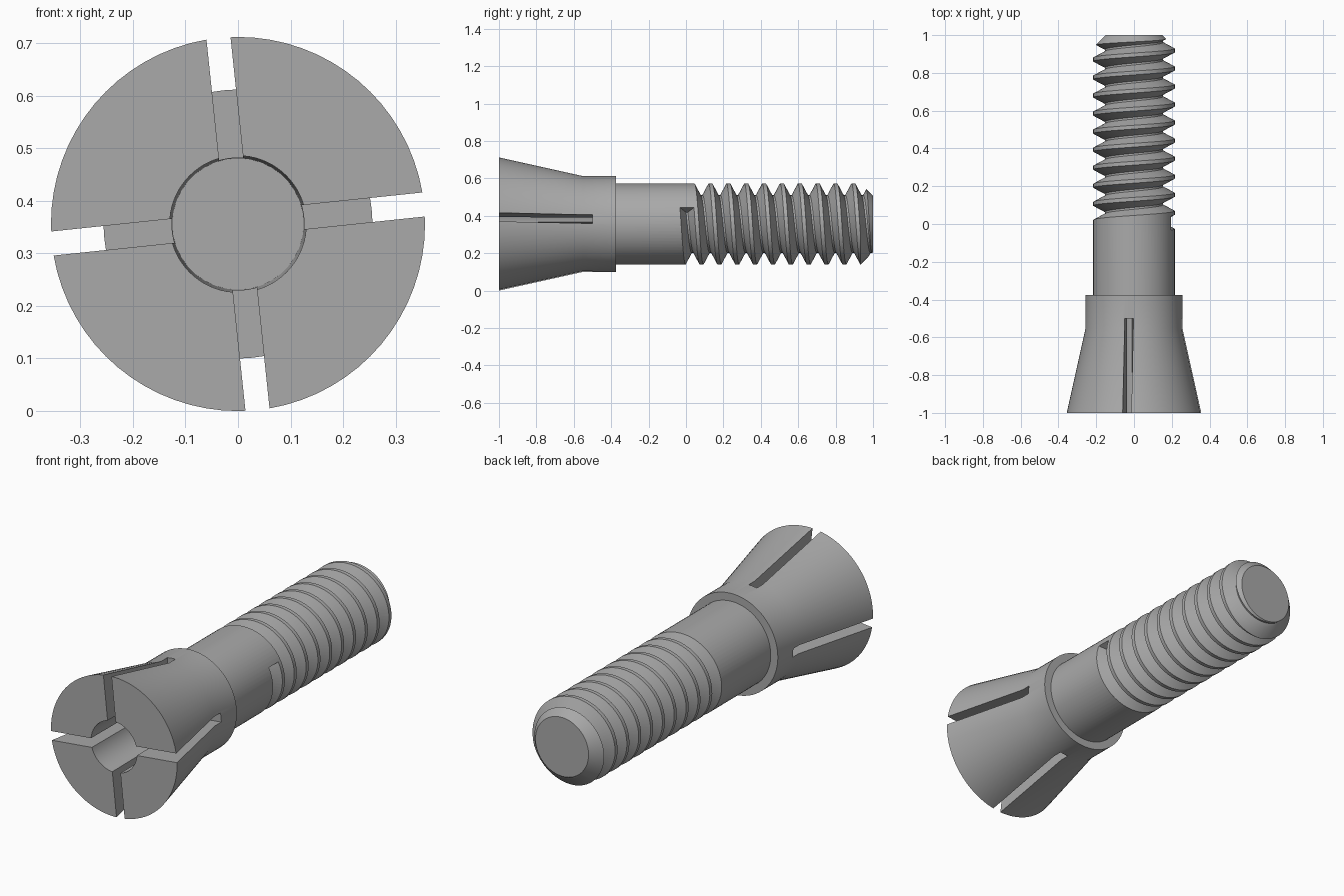
import bpy, bmesh, math
from mathutils import Matrix, Vector

if "Cube" in bpy.data.objects:
    bpy.data.objects.remove(bpy.data.objects["Cube"])

AXIS_Z = 0.356
SEGS = 72
PITCH = 0.0955

steel = bpy.data.materials.new("grey steel")
steel.diffuse_color = (0.4, 0.4, 0.4, 1)
steel.use_nodes = True
steel.node_tree.nodes["Principled BSDF"].inputs["Base Color"].default_value = steel.diffuse_color


def ring_point(r, y, a):
    return (r * math.sin(a), y, AXIS_Z + r * math.cos(a))


def finish(bm, name):
    bmesh.ops.recalc_face_normals(bm, faces=bm.faces)
    mesh = bpy.data.meshes.new(name)
    bm.to_mesh(mesh)
    bm.free()
    ob = bpy.data.objects.new(name, mesh)
    bpy.context.collection.objects.link(ob)
    mesh.materials.append(steel)
    return ob


def lathe(name, profile):
    """Closed solid turned about the y axis; profile starts and ends on it."""
    bm = bmesh.new()
    rings = []
    for r, y in profile:
        n = SEGS if r > 0 else 1
        rings.append([bm.verts.new(ring_point(r, y, 2 * math.pi * i / SEGS)) for i in range(n)])
    for p, q in zip(rings, rings[1:]):
        if len(p) == 1 or len(q) == 1:
            bm.faces.new(p if len(q) == 1 else q)
            continue
        for i in range(SEGS):
            j = (i + 1) % SEGS
            bm.faces.new((p[i], p[j], q[j], q[i]))
    # the flat end discs need no centre vertex
    bmesh.ops.delete(bm, geom=[v for v in bm.verts if not v.link_faces], context='VERTS')
    return finish(bm, name)


def cut(ob, cutter):
    cutter.hide_render = True
    mod = ob.modifiers.new("cut", 'BOOLEAN')
    mod.operation = 'DIFFERENCE'
    mod.solver = 'EXACT'
    mod.object = cutter
    bpy.context.view_layer.objects.active = ob
    bpy.ops.object.modifier_apply(modifier=mod.name)
    bpy.data.objects.remove(cutter)


# Flared head, shank and chamfered end with a blind bore
collet = lathe("collet_body", [
    (0, -0.40), (0.125, -0.40), (0.13, -1), (0.356, -1), (0.256, -0.55),
    (0.256, -0.375), (0.216, -0.375), (0.216, 0.934), (0.15, 1), (0, 1)])

# Helical groove with a square start on the shank
bm = bmesh.new()
section = [(0.154, -0.005), (0.23, -0.045), (0.23, 0.045), (0.154, 0.005)]
start = math.radians(66)
steps = int((1.08 / PITCH) * SEGS)
prev = None
for k in range(steps + 1):
    a = start + 2 * math.pi * k / SEGS
    yc = 0.0115 + PITCH * (a - math.pi / 2) / (2 * math.pi)
    ring = [bm.verts.new(ring_point(r, yc + dy, a)) for r, dy in section]
    if prev:
        for i in range(4):
            j = (i + 1) % 4
            bm.faces.new((prev[i], prev[j], ring[j], ring[i]))
    else:
        bm.faces.new(ring)
    prev = ring
bm.faces.new(prev)
bmesh.ops.triangulate(bm, faces=bm.faces)
cut(collet, finish(bm, "thread_groove_cutter"))

# Two crossing saw slots split the head into four jaws
for angle in (-6, 84):
    bm = bmesh.new()
    bmesh.ops.create_cube(bm, size=1)
    bmesh.ops.transform(bm, verts=bm.verts, matrix=(
        Matrix.Translation(Vector((0, -0.8, AXIS_Z)))
        @ Matrix.Rotation(math.radians(angle), 4, 'Y')
        @ Matrix.Diagonal((0.046, 0.6, 0.9, 1))))
    cut(collet, finish(bm, "slot_cutter"))

# Smooth turned surfaces, sharp edges kept
bpy.ops.object.select_all(action='DESELECT')
collet.select_set(True)
bpy.context.view_layer.objects.active = collet
bpy.ops.object.shade_smooth_by_angle(angle=math.radians(25))
